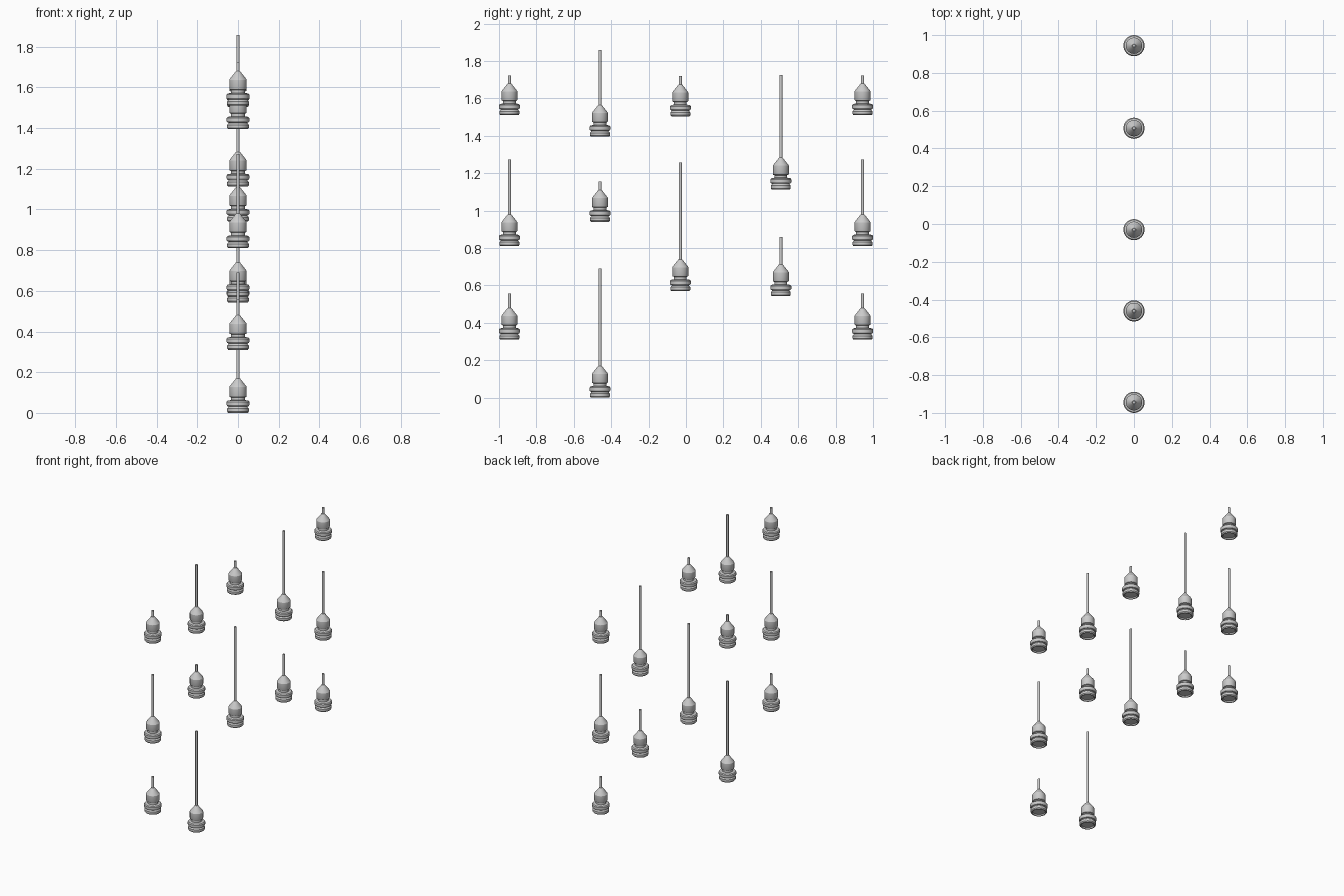
import bpy, bmesh, math

if "Cube" in bpy.data.objects:
    bpy.data.objects.remove(bpy.data.objects["Cube"])

SEGMENTS = 32
ROD_R = 0.008

# shade outline (radius, height), from the recessed underside up to the collar
SHADE = [(0, 0.008), (0.038, 0.008), (0.042, 0.0), (0.048, 0.0), (0.053, 0.006),
         (0.053, 0.021), (0.048, 0.027), (0.046, 0.031), (0.052, 0.033),
         (0.056, 0.039), (0.056, 0.054), (0.051, 0.060), (0.034, 0.063),
         (0.034, 0.076), (0.041, 0.079), (0.043, 0.083), (0.043, 0.127),
         (0.040, 0.132), (0.013, 0.166), (0.010, 0.170), (0, 0.170)]

# column position y: (bottom, top of rod) of each pendant
SIDE = [(1.51, 1.722), (0.81, 1.273), (0.31, 0.557)]
COLUMNS = {
    -0.944: SIDE,
    -0.46: [(1.395, 1.858), (0.94, 1.156), (0.0, 0.69)],
    -0.03: [(1.504, 1.719), (0.57, 1.258)],
    0.507: [(1.113, 1.726), (0.543, 0.86)],
    0.944: SIDE,
}


def lathe(name, outline, location):
    """Revolve an outline that starts and ends on the axis."""
    bm = bmesh.new()
    verts = [bm.verts.new((r, 0, z)) for r, z in outline]
    edges = [bm.edges.new(pair) for pair in zip(verts, verts[1:])]
    bmesh.ops.spin(bm, geom=verts + edges, cent=(0, 0, 0), axis=(0, 0, 1),
                   angle=math.tau, steps=SEGMENTS)
    bmesh.ops.remove_doubles(bm, verts=bm.verts, dist=0.0001)
    bmesh.ops.recalc_face_normals(bm, faces=bm.faces)
    mesh = bpy.data.meshes.new(name)
    bm.to_mesh(mesh)
    bm.free()
    obj = bpy.data.objects.new(name, mesh)
    obj.location = location
    bpy.context.collection.objects.link(obj)
    bpy.ops.object.select_all(action='DESELECT')
    obj.select_set(True)
    bpy.context.view_layer.objects.active = obj
    bpy.ops.object.shade_smooth_by_angle(angle=math.radians(30))
    return obj


for y, pendants in COLUMNS.items():
    for bottom, top in pendants:
        # stepped lamp shade
        lathe("pendant_shade", SHADE, (0, y, bottom))
        # hanging rod
        h = top - bottom
        lathe("pendant_rod", [(0, 0.15), (ROD_R, 0.15), (ROD_R, h), (0, h)],
              (0, y, bottom))
